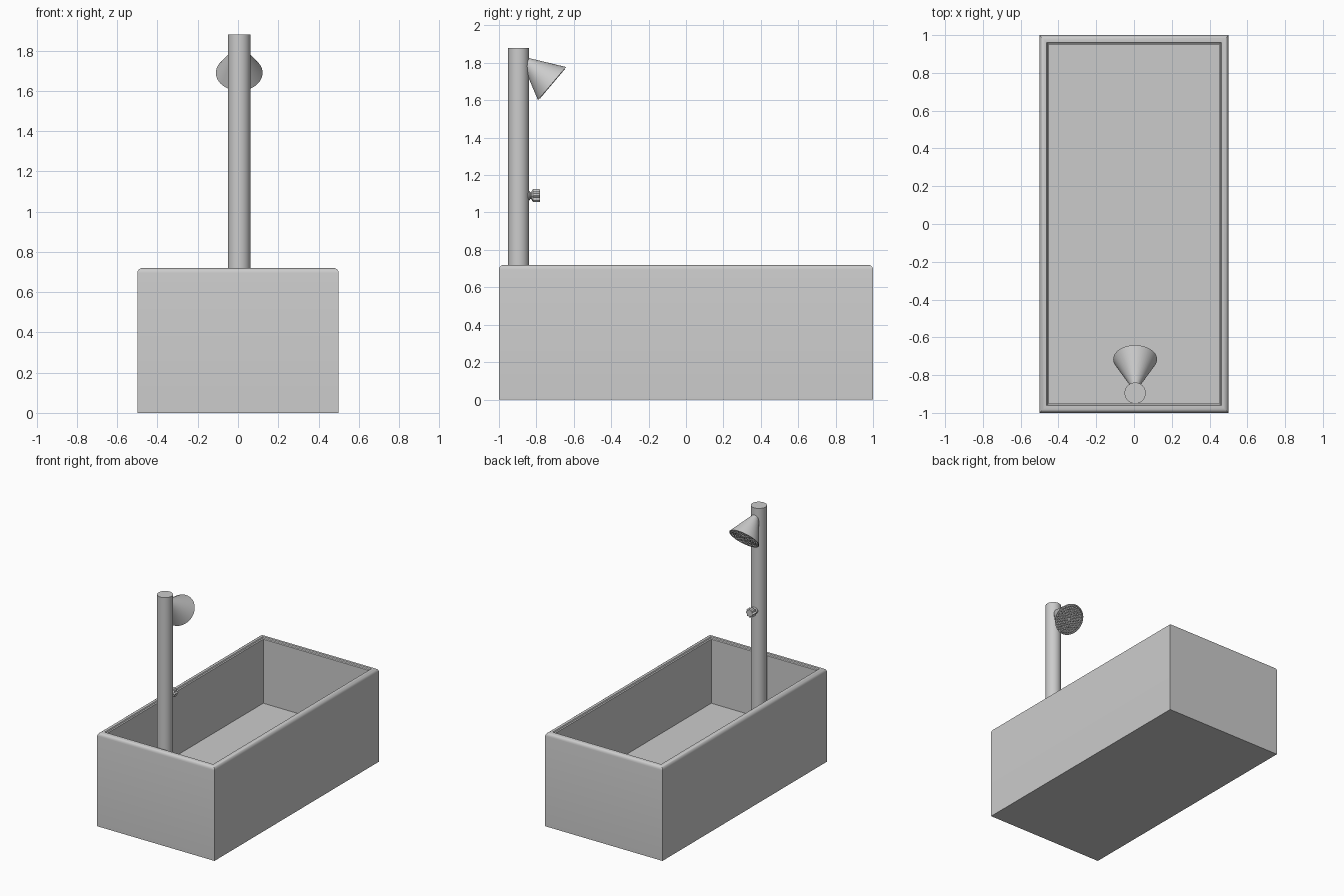
import bpy, bmesh, math
from mathutils import Vector

if "Cube" in bpy.data.objects:
    bpy.data.objects.remove(bpy.data.objects["Cube"])

PX, PY = 0.006, -0.895          # pole axis


def finish(name, bm, smooth=True):
    bmesh.ops.recalc_face_normals(bm, faces=bm.faces)
    me = bpy.data.meshes.new(name)
    bm.to_mesh(me)
    bm.free()
    ob = bpy.data.objects.new(name, me)
    bpy.context.collection.objects.link(ob)
    if smooth:
        bpy.context.view_layer.objects.active = ob
        ob.select_set(True)
        bpy.ops.object.shade_smooth_by_angle(angle=math.radians(35))
        ob.select_set(False)
    return ob


def loft(name, rings):
    """Bridge closed rings of points and cap both ends."""
    bm = bmesh.new()
    loops = [[bm.verts.new(p) for p in r] for r in rings]
    for a, b in zip(loops, loops[1:]):
        n = len(a)
        for i in range(n):
            bm.faces.new((a[i], a[(i + 1) % n], b[(i + 1) % n], b[i]))
    bm.faces.new(loops[0])
    bm.faces.new(loops[-1])
    return finish(name, bm)


def place(ob, origin, axis):
    ob.location = origin
    ob.rotation_euler = Vector(axis).to_track_quat('Z', 'Y').to_euler()


def circle(r, z, n=48, lobe=0.0, lobes=8):
    pts = []
    for i in range(n):
        a = 2 * math.pi * i / n
        q = r + lobe * math.cos(lobes * a)
        pts.append((q * math.cos(a), q * math.sin(a), z))
    return pts


# Tub: wall profile of (inset, height), swept around the rectangle
B = 0.025
profile = [(0, 0)]
profile += [(B - B * math.cos(t * math.pi / 8), 0.72 - B + B * math.sin(t * math.pi / 8)) for t in range(5)]
profile += [(0.038, 0.72), (0.042, 0.712), (0.05, 0.708), (0.05, 0.215)]
loft("tub", [[(sx * (0.5 - d), sy * (1 - d), z)
              for sx, sy in ((-1, -1), (1, -1), (1, 1), (-1, 1))] for d, z in profile])

# Pole standing on the tub floor
pole = loft("pole", [circle(0.056, 0.21), circle(0.056, 1.88)])
pole.location = (PX, PY, 0)

# Shower head: cone with a shallow recessed face
head_axis = (0, 0.763, -0.646)
head_at = (PX, PY + 0.003, 1.838)
head = loft("shower_head", [circle(0.008, 0.016), circle(0.116, 0.230),
                            circle(0.109, 0.230), circle(0.107, 0.224)])
place(head, head_at, head_axis)

# Nozzles in concentric rings on the shower face
bm = bmesh.new()
for k in range(1, 6):
    count = 6 * k
    for i in range(count):
        a = 2 * math.pi * (i + 0.5 * (k % 2)) / count
        r = 0.0195 * k
        res = bmesh.ops.create_cone(bm, cap_ends=True, segments=10,
                                    radius1=0.0075, radius2=0.005, depth=0.010)
        bmesh.ops.translate(bm, verts=res["verts"],
                            vec=(r * math.cos(a), r * math.sin(a), 0.228))
place(finish("nozzles", bm), head_at, head_axis)

# Tap: flared stem and fluted knob
tap_at = (PX, -0.845, 1.09)
stem = loft("tap_stem", [circle(0.028, -0.01), circle(0.026, 0.006),
                         circle(0.017, 0.014), circle(0.017, 0.03)])
place(stem, tap_at, (0, 1, 0))
knob = loft("tap_knob", [circle(0.022, 0.020, 64, 0.002), circle(0.031, 0.028, 64, 0.004),
                         circle(0.031, 0.060, 64, 0.004), circle(0.027, 0.065, 64, 0.004)])
place(knob, tap_at, (0, 1, 0))
